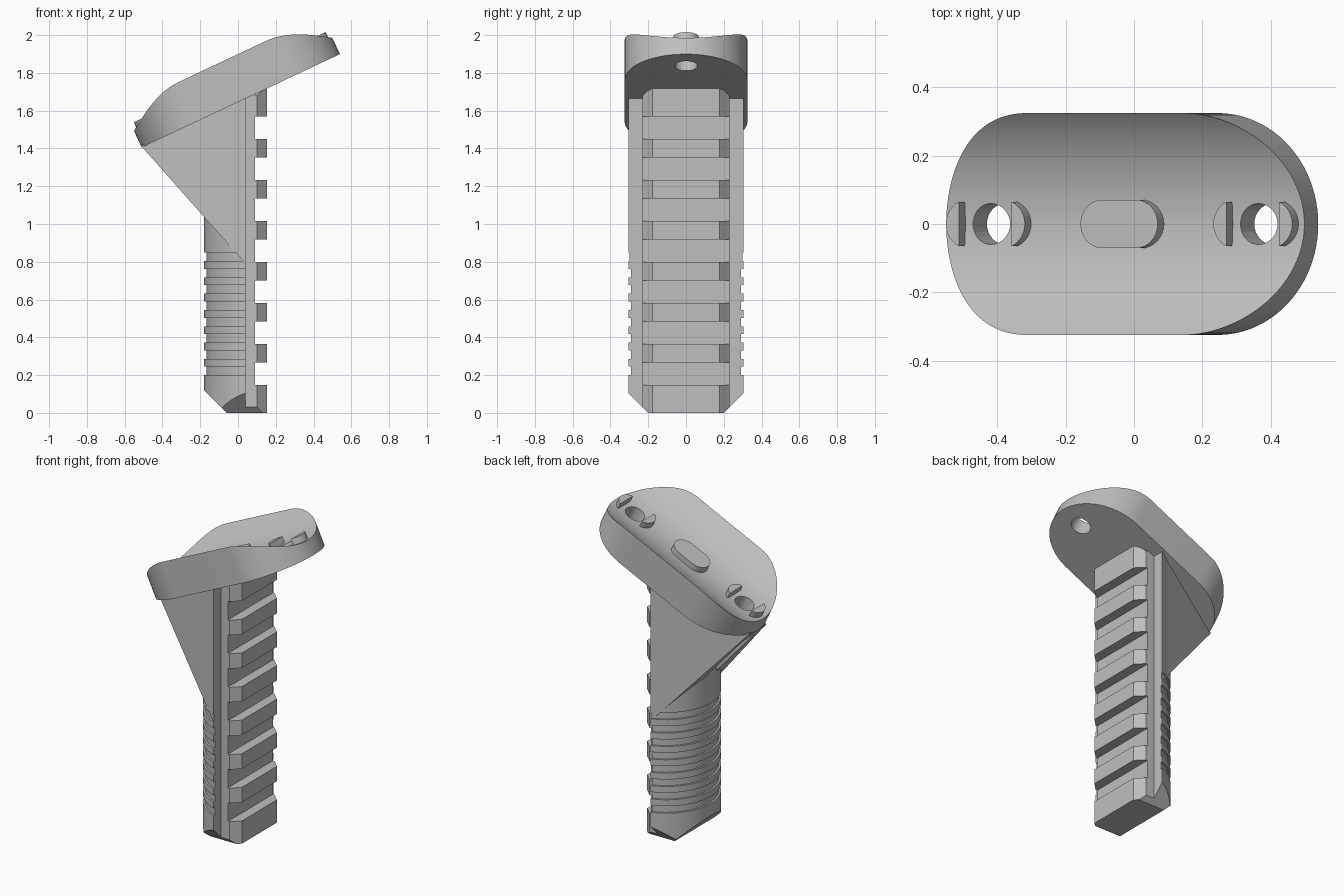
import bpy, bmesh, math
from mathutils import Matrix, Vector

if "Cube" in bpy.data.objects:
    bpy.data.objects.remove(bpy.data.objects["Cube"], do_unlink=True)

GREY = (0.52, 0.52, 0.52, 1)
mat = bpy.data.materials.new("plain grey")
mat.use_nodes = True
mat.diffuse_color = GREY
mat.node_tree.nodes["Principled BSDF"].inputs["Base Color"].default_value = GREY

# Frame of the tilted cap: local x along its length, local z out of its top
TILT = Matrix.Translation((0.015, 0, 1.6525)) @ Matrix.Rotation(math.radians(-25.2), 4, 'Y')
CAP_NORMAL = TILT.to_3x3() @ Vector((0, 0, 1))


def loft(rings):
    """Closed solid through rings with equal point counts."""
    bm = bmesh.new()
    loops = [[bm.verts.new(p) for p in ring] for ring in rings]
    n = len(loops[0])
    for a, b in zip(loops, loops[1:]):
        for i in range(n):
            j = (i + 1) % n
            bm.faces.new((a[i], a[j], b[j], b[i]))
    bm.faces.new(loops[0])
    bm.faces.new(loops[-1])
    return bm


def prism(outline, z0, z1):
    return loft([[(x, y, z) for x, y in outline] for z in (z0, z1)])


def slice_off(bm, point, normal):
    """Remove what lies on the normal's side of a plane and close the cut."""
    bmesh.ops.bisect_plane(bm, geom=bm.verts[:] + bm.edges[:] + bm.faces[:], dist=1e-5,
                           plane_co=point, plane_no=normal, clear_outer=True)
    bmesh.ops.holes_fill(bm, edges=[e for e in bm.edges if e.is_boundary], sides=0)


def finish(bm, name, matrix=None, smooth=True):
    if matrix:
        bm.transform(matrix)
    bmesh.ops.recalc_face_normals(bm, faces=bm.faces[:])
    me = bpy.data.meshes.new(name)
    bm.to_mesh(me)
    bm.free()
    me.materials.append(mat)
    ob = bpy.data.objects.new(name, me)
    bpy.context.collection.objects.link(ob)
    if smooth:
        activate(ob)
        bpy.ops.object.shade_smooth_by_angle(angle=math.radians(30))
    return ob


def activate(ob):
    bpy.ops.object.select_all(action='DESELECT')
    ob.select_set(True)
    bpy.context.view_layer.objects.active = ob


def subtract(ob, cutter):
    cutter.hide_render = True
    mod = ob.modifiers.new("cut", 'BOOLEAN')
    mod.operation, mod.solver, mod.object = 'DIFFERENCE', 'EXACT', cutter
    activate(ob)
    bpy.ops.object.modifier_apply(modifier=mod.name)
    bpy.data.objects.remove(cutter, do_unlink=True)


def pill(cx, half, r, seg=16):
    pts = []
    for side in (1, -1):
        for i in range(seg + 1):
            a = math.pi * (i / seg - 0.5)
            pts.append((cx + side * (half - r + r * math.cos(a)), side * r * math.sin(a)))
    return pts


def rect(x0, x1, w):
    return [(x0, -w), (x1, -w), (x1, w), (x0, w)]


def chamfer_foot(bm):
    for s in (1, -1):
        slice_off(bm, (0, s * 0.2, 0), (0, s, -1))


# Stem: D section with eight grip grooves, cut to meet the cap
def stem_ring(z, inset):
    r, cx, flat = 0.321 - inset, 0.141, 0.04
    a0 = math.acos((flat - cx) / r)
    steps = 40
    angles = [a0 + (2 * math.pi - 2 * a0) * i / steps for i in range(steps + 1)]
    return [(cx + r * math.cos(a), r * math.sin(a), z) for a in angles]


rings = [stem_ring(0, 0)]
for g in range(8):
    z = 0.2 + g * 0.0862
    rings += [stem_ring(z, 0), stem_ring(z, 0.012), stem_ring(z + 0.045, 0.012), stem_ring(z + 0.045, 0)]
rings.append(stem_ring(2, 0))
stem = loft(rings)
cap_seat = TILT @ Vector((0, 0, 0.01))
slice_off(stem, cap_seat, CAP_NORMAL)
chamfer_foot(stem)
slice_off(stem, (-0.06, 0, 0), (-1, 0, -1))
finish(stem, "stem")

# Tapering brace between stem and the low end of the cap
brace = prism([(0.04, -0.3), (0.04, 0.3), (-0.51, 0.09), (-0.51, -0.09)], 0.5, 2)
slice_off(brace, cap_seat, CAP_NORMAL)
slice_off(brace, (-0.51, 0, 1.41), (-0.53, 0, -0.47))
brace_ob = finish(brace, "brace", smooth=False)
HOLE = 0.433
slot = prism(rect(-HOLE - 0.12, -HOLE + 0.06, 0.06), -0.6, 0.05)
subtract(brace_ob, finish(slot, "slot_cutter", TILT, False))

# Accessory rail: neck plus eight bevelled ribs
neck = prism(rect(0.03, 0.09, 0.23), 0, 2)
slice_off(neck, cap_seat, CAP_NORMAL)
chamfer_foot(neck)
finish(neck, "rail_neck", smooth=False)
for i in range(8):
    z0 = 0.05 + i * 0.217
    top = 2 if i == 7 else z0 + 0.097
    rib = prism([(0.08, -0.23), (0.1, -0.23), (0.153, -0.178),
                 (0.153, 0.178), (0.1, 0.23), (0.08, 0.23)], z0 if i else 0, top)
    if i == 0:
        chamfer_foot(rib)
    if i == 7:
        slice_off(rib, cap_seat, CAP_NORMAL)
        for s in (1, -1):
            slice_off(rib, (0, s * 0.2, 1.71), (0, s, 1))
    finish(rib, "rail_rib_%d" % (i + 1), smooth=False)

# Cap: stadium plate with a trough along its top
R, TROUGH, STRAIGHT = 0.325, 0.459, 0.255
slices = []
for i in range(1, 48):
    y = -R * math.cos(math.pi * i / 48)
    u = STRAIGHT + math.sqrt(R * R - y * y)
    slices.append((y, u))
slices = [(-R, STRAIGHT)] + slices + [(R, STRAIGHT)]
sections = []
for y, u in slices:
    h = 0.095 + TROUGH - math.sqrt(TROUGH ** 2 - y * y)
    sections.append([(-u, y, 0), (u, y, 0), (u, y, h), (-u, y, h)])
cap = finish(loft(sections), "cap", TILT)
for s in (1, -1):
    subtract(cap, finish(prism(pill(s * HOLE, 0.06, 0.06), -0.1, 0.4), "hole_cutter", TILT, False))
activate(cap)
bpy.ops.object.shade_smooth_by_angle(angle=math.radians(30))

# Raised pads on the cap: a whole one in the middle, split ones around the holes
finish(prism(pill(0, 0.125, 0.071), 0.06, 0.138), "middle_pad", TILT)
for s, end in ((1, "high"), (-1, "low")):
    for side, label in ((1, "upper"), (-1, "lower")):
        pad = prism(pill(s * HOLE, 0.128, 0.071), 0.06, 0.138)
        slice_off(pad, (s * HOLE + side * 0.085, 0, 0), (-side, 0, 0))
        finish(pad, "%s_end_%s_pad" % (end, label), TILT)
